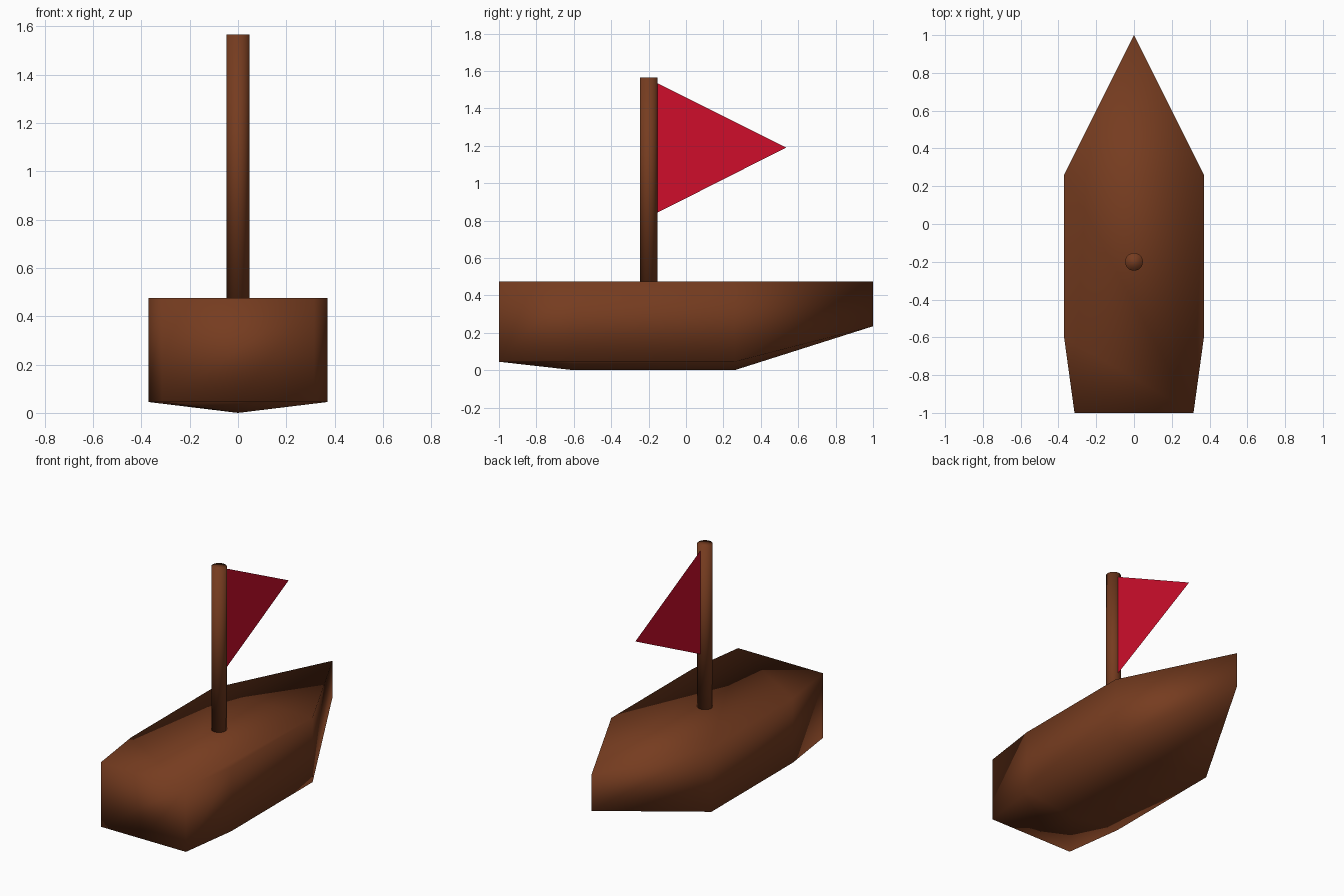
import bpy
import bmesh

if "Cube" in bpy.data.objects:
    bpy.data.objects.remove(bpy.data.objects["Cube"])


def material(name, color):
    mat = bpy.data.materials.new(name)
    mat.diffuse_color = (*color, 1)
    mat.use_nodes = True
    mat.node_tree.nodes["Principled BSDF"].inputs["Base Color"].default_value = mat.diffuse_color
    return mat


def finish(name, bm, mat, smooth):
    mesh = bpy.data.meshes.new(name)
    for face in bm.faces:
        face.smooth = smooth
    bm.to_mesh(mesh)
    bm.free()
    mesh.materials.append(mat)
    obj = bpy.data.objects.new(name, mesh)
    bpy.context.collection.objects.link(obj)
    return obj


wood = material("wood", (0.18, 0.045, 0.014))
red = material("red_cloth", (0.62, 0.004, 0.024))

DECK_Z, CHINE_Z = 0.475, 0.045
MAST_Y, MAST_R, MAST_TOP = -0.2, 0.047, 1.565

# Hull: stations from stern to bow (half width, y, chine z, keel z)
stations = [
    (0.315, -1.0, CHINE_Z, CHINE_Z),
    (0.37, -0.6, CHINE_Z, 0.0),
    (0.37, 0.26, CHINE_Z, 0.0),
]
bm = bmesh.new()
rings = []
for w, y, chine, keel in stations:
    section = [(-w, DECK_Z), (-w, chine), (0, keel), (w, chine), (w, DECK_Z)]
    rings.append([bm.verts.new((x, y, z)) for x, z in section])
for a, b in zip(rings, rings[1:]):
    for i in range(4):
        bm.faces.new((a[i], a[i + 1], b[i + 1], b[i]))
bm.faces.new(rings[0])  # transom

# Bow: the last station closes onto the upright stem
stem_top = bm.verts.new((0, 1, DECK_Z))
stem_foot = bm.verts.new((0, 1, 0.235))
last = rings[-1]
bm.faces.new((last[0], last[1], stem_foot, stem_top))
bm.faces.new((last[1], last[2], stem_foot))
bm.faces.new((last[2], last[3], stem_foot))
bm.faces.new((last[3], last[4], stem_top, stem_foot))

# Deck: one flat outline
bm.faces.new([r[0] for r in rings] + [stem_top] + [r[4] for r in reversed(rings)])
bmesh.ops.recalc_face_normals(bm, faces=bm.faces)
finish("hull", bm, wood, True)

# Mast
bm = bmesh.new()
bmesh.ops.create_cone(bm, cap_ends=True, segments=32, radius1=MAST_R,
                      radius2=MAST_R, depth=MAST_TOP - DECK_Z)
mast = finish("mast", bm, wood, True)
mast.location = (0, MAST_Y, (DECK_Z + MAST_TOP) / 2)

# Pennant: a single flat triangle of cloth
bm = bmesh.new()
corners = [(-0.157, 0.84), (0.535, 1.19), (-0.157, 1.537)]
bm.faces.new([bm.verts.new((0, y, z)) for y, z in corners])
finish("flag", bm, red, False)
